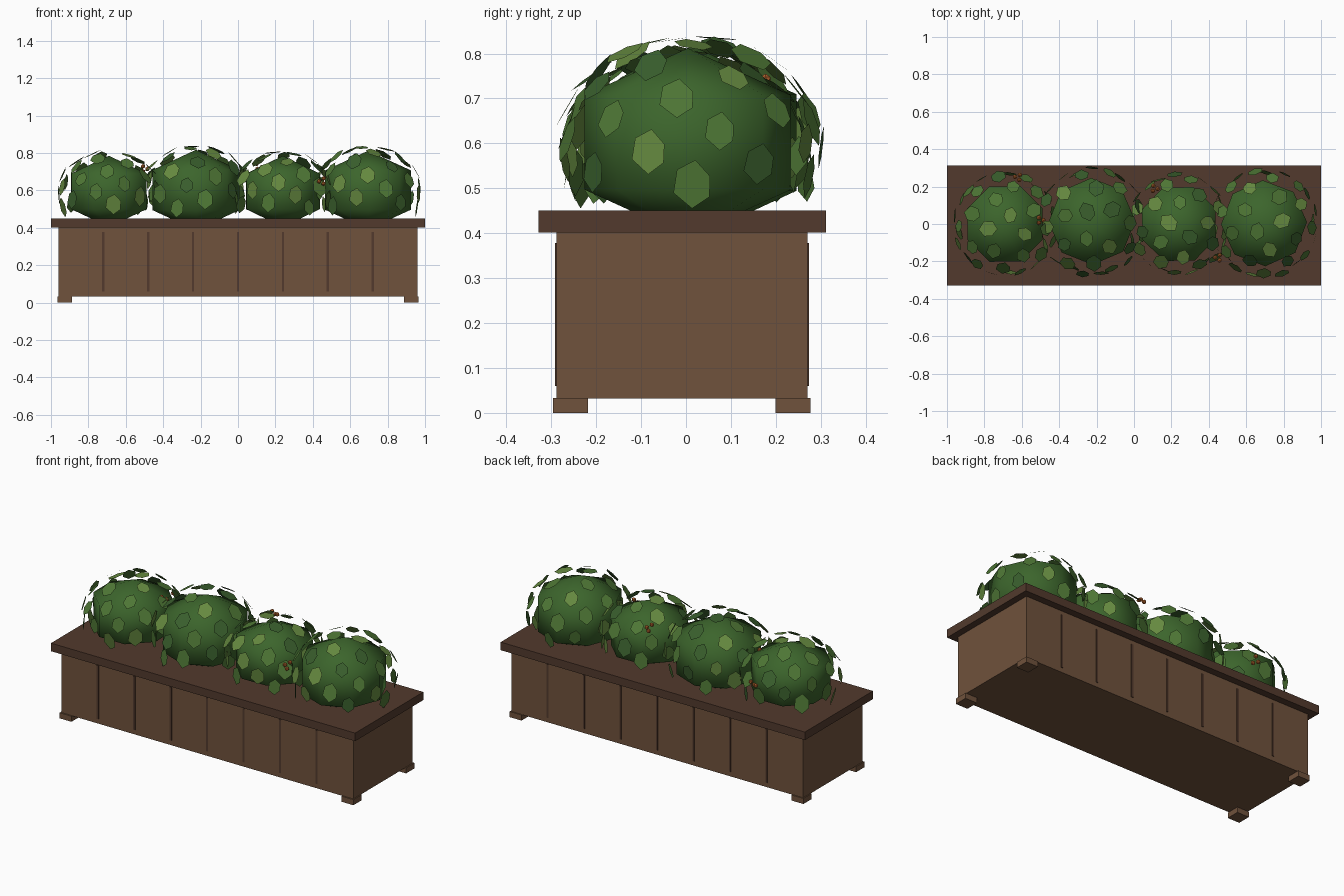
import bpy, bmesh, math, random
from mathutils import Vector, Matrix

if "Cube" in bpy.data.objects:
    bpy.data.objects.remove(bpy.data.objects["Cube"])

random.seed(4)


def mat(name, rgb):
    m = bpy.data.materials.new(name)
    m.diffuse_color = (*rgb, 1)
    m.use_nodes = True
    m.node_tree.nodes["Principled BSDF"].inputs["Base Color"].default_value = m.diffuse_color
    return m


WOOD = mat("wood", (0.16, 0.085, 0.045))
DARK = mat("dark_wood", (0.085, 0.042, 0.026))
BUSH = mat("bush_green", (0.045, 0.13, 0.025))
LEAVES = [mat("leaf_light", (0.13, 0.25, 0.05)),
          mat("leaf_mid", (0.075, 0.18, 0.035)),
          mat("leaf_dark", (0.04, 0.11, 0.025))]
BERRY = mat("berry_orange", (0.5, 0.14, 0.03))


def finish(name, bm, mats, smooth=False):
    me = bpy.data.meshes.new(name)
    bm.to_mesh(me)
    bm.free()
    for m in mats:
        me.materials.append(m)
    for p in me.polygons:
        p.use_smooth = smooth
    ob = bpy.data.objects.new(name, me)
    bpy.context.collection.objects.link(ob)
    return ob


def box(name, lo, hi, m):
    lo, hi = Vector(lo), Vector(hi)
    bm = bmesh.new()
    bmesh.ops.create_cube(bm, size=1, matrix=Matrix.Translation((lo + hi) / 2)
                          @ Matrix.Diagonal((*(hi - lo), 1)))
    return finish(name, bm, [m])


# planter body and overhanging top
box("planter_box", (-0.96, -0.288, 0.032), (0.96, 0.27, 0.402), WOOD)
box("planter_top", (-1, -0.328, 0.402), (1, 0.312, 0.45), DARK)

# thin plank seams on front and back
for i in range(7):
    x = -0.72 + 0.24 * i
    for side, y in (("front", -0.286), ("back", 0.268)):
        box(f"{side}_seam_{i + 1}", (x - 0.006, y - 0.006, 0.06),
            (x + 0.006, y + 0.006, 0.378), DARK)

# feet
for sx in (-1, 1):
    for y in (-0.257, 0.238):
        cx = sx * 0.927
        box("foot", (cx - 0.039, y - 0.039, 0), (cx + 0.039, y + 0.039, 0.033), WOOD)


def bush(i, c, r, rz):
    # low-poly core: pole, two rings, pole
    bm = bmesh.new()
    bmesh.ops.create_uvsphere(bm, u_segments=8, v_segments=3, radius=1,
                              matrix=Matrix.Translation(c)
                              @ Matrix.Rotation(0.4 * i, 4, 'Z')
                              @ Matrix.Diagonal((r / 0.866, r / 0.866, rz, 1)))
    finish(f"bush_{i}", bm, [BUSH], True)

    # six-sided leaves spread over the dome
    bm = bmesh.new()
    n = 36
    a, h = r + 0.055, rz + 0.022
    for k in range(n):
        w = 0.98 - 1.38 * k / (n - 1)
        t = k * 2.39996 + i
        s = math.sqrt(1 - w * w)
        d = Vector((s * math.cos(t), s * math.sin(t), w))
        pos = Vector(c) + Vector((d.x * a, d.y * a, d.z * h))
        nrm = Vector((d.x, d.y, max(d.z, -0.05) * 1.2 + 0.05))
        nrm += Vector(random.uniform(-0.2, 0.2) for _ in range(3))
        rot = nrm.to_track_quat('Z', 'Y').to_matrix()
        size = random.uniform(0.85, 1.1)
        vs = []
        for x, y in ((0, -.052), (.036, -.026), (.038, .016),
                     (.008, .05), (-.03, .03), (-.038, -.018)):
            p = pos + rot @ (Vector((x, y, 0)) * size)
            p.z = max(p.z, 0.455)
            p.x = max(-0.995, min(0.995, p.x))
            vs.append(bm.verts.new(p))
        bm.faces.new(vs).material_index = random.choice((0, 1, 1, 2))
    finish(f"bush_{i}_leaves", bm, LEAVES)


# four bushes
bush(1, (-0.69, 0, 0.595), 0.218, 0.19)
bush(2, (-0.225, 0.014, 0.602), 0.232, 0.215)
bush(3, (0.24, 0, 0.595), 0.212, 0.19)
bush(4, (0.695, 0.004, 0.602), 0.23, 0.21)

# berry clusters
for j, c in enumerate([(-0.5, 0.02, 0.715), (0.45, -0.18, 0.65),
                       (0.11, 0.19, 0.727), (-0.62, 0.25, 0.61)]):
    bm = bmesh.new()
    for k in range(4):
        t = k * 2.1 + j
        off = Vector((math.cos(t), math.sin(t), math.sin(2 * t))) * 0.016
        bmesh.ops.create_icosphere(bm, subdivisions=1, radius=0.013,
                                   matrix=Matrix.Translation(Vector(c) + off))
    finish(f"berries_{j + 1}", bm, [BERRY])
